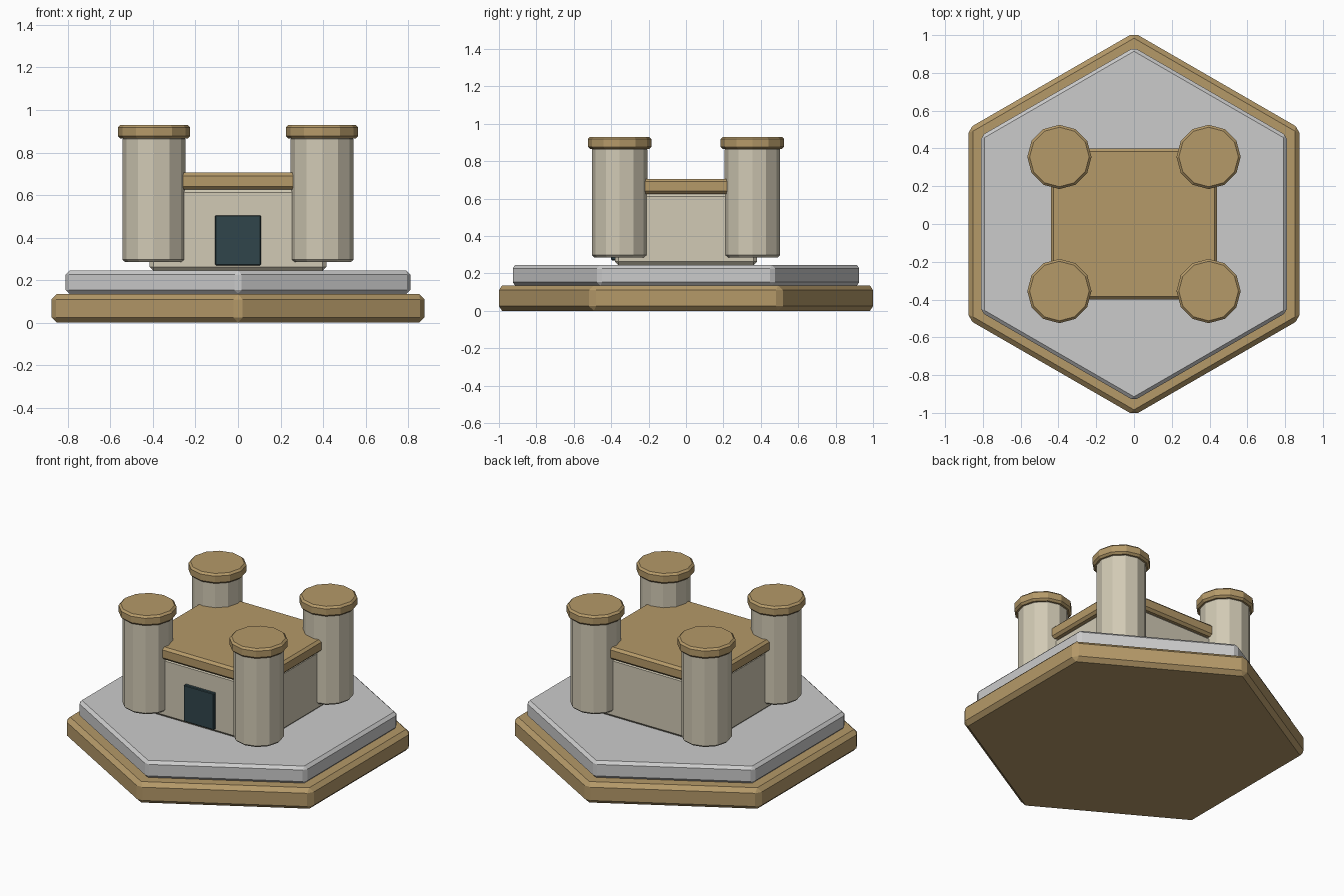
import bpy
from math import pi

if "Cube" in bpy.data.objects:
    bpy.data.objects.remove(bpy.data.objects["Cube"])


def material(name, rgb):
    m = bpy.data.materials.new(name)
    m.diffuse_color = (*rgb, 1)
    m.use_nodes = True
    m.node_tree.nodes["Principled BSDF"].inputs["Base Color"].default_value = m.diffuse_color
    return m


WOOD = material("tan", (0.46, 0.32, 0.14))
STONE = material("cream", (0.64, 0.59, 0.46))
DARK = material("dark", (0.03, 0.06, 0.07))


def finish(name, mat, bevel):
    ob = bpy.context.object
    ob.name = name
    if mat:
        ob.data.materials.append(mat)
    mod = ob.modifiers.new("bevel", 'BEVEL')
    mod.width = bevel
    mod.segments = 1
    mod.limit_method = 'ANGLE'
    mod.angle_limit = 0.7  # leaves the shallow 12-gon side edges alone
    return ob


def prism(name, sides, r, z0, z1, mat, bevel, x=0, y=0):
    bpy.ops.mesh.primitive_cylinder_add(
        vertices=sides, radius=r, depth=z1 - z0, location=(x, y, (z0 + z1) / 2))
    return finish(name, mat, bevel)


def box(name, hx, y0, y1, z0, z1, mat, bevel):
    bpy.ops.mesh.primitive_cube_add(size=1, location=(0, (y0 + y1) / 2, (z0 + z1) / 2))
    ob = bpy.context.object
    ob.scale = (2 * hx, y1 - y0, z1 - z0)
    bpy.ops.object.transform_apply(location=False, rotation=False, scale=True)
    return finish(name, mat, bevel)


# Stepped hexagonal base, points towards +y and -y
prism("base", 6, 1.0125, 0, 0.135, WOOD, 0.025)
prism("upper_slab", 6, 0.935, 0.135, 0.245, None, 0.018)

# Keep with flat roof and door
box("keep", 0.415, -0.38, 0.38, 0.245, 0.63, STONE, 0.018)
box("roof", 0.44, -0.40, 0.40, 0.625, 0.705, WOOD, 0.015)
box("door", 0.107, -0.40, -0.36, 0.27, 0.505, DARK, 0.004)

# Four corner towers with caps
for sx, side in ((-1, "left"), (1, "right")):
    for sy, end in ((-1, "front"), (1, "back")):
        x, y = sx * 0.395, sy * 0.355
        prism(f"tower_{end}_{side}", 12, 0.148, 0.285, 0.875, STONE, 0.012, x, y)
        prism(f"tower_cap_{end}_{side}", 12, 0.17, 0.865, 0.93, WOOD, 0.012, x, y)
